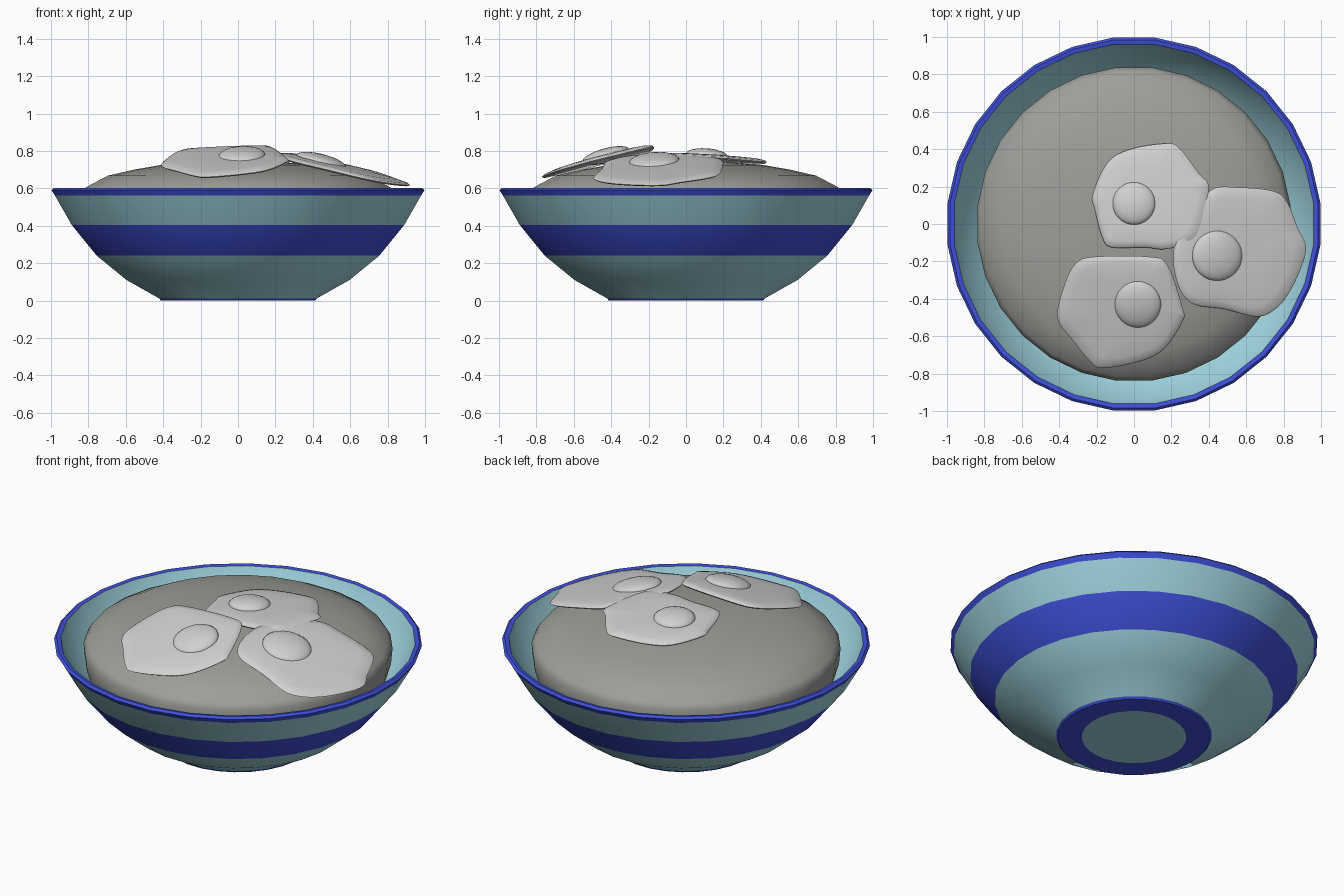
import bpy, bmesh, math
from mathutils import Vector

if "Cube" in bpy.data.objects:
    bpy.data.objects.remove(bpy.data.objects["Cube"])


def material(name, rgb):
    m = bpy.data.materials.new(name)
    m.diffuse_color = (*rgb, 1)
    m.use_nodes = True
    m.node_tree.nodes["Principled BSDF"].inputs["Base Color"].default_value = m.diffuse_color
    return m


CYAN = material("pale cyan glaze", (0.36, 0.68, 0.76))
BLUE = material("deep blue glaze", (0.05, 0.08, 0.70))
RICE = material("grey rice", (0.34, 0.34, 0.32))
EGG = material("egg white", (0.64, 0.64, 0.64))


def finish(name, bm, mats, angle=35):
    bmesh.ops.recalc_face_normals(bm, faces=bm.faces)
    mesh = bpy.data.meshes.new(name)
    bm.to_mesh(mesh)
    bm.free()
    ob = bpy.data.objects.new(name, mesh)
    bpy.context.collection.objects.link(ob)
    for m in mats:
        mesh.materials.append(m)
    bpy.context.view_layer.objects.active = ob
    ob.select_set(True)
    bpy.ops.object.shade_smooth_by_angle(angle=math.radians(angle))
    ob.select_set(False)
    return ob


def skin(rings, slots):
    """Join rings of points; a one-point ring makes a fan."""
    bm = bmesh.new()
    vr = [[bm.verts.new(p) for p in r] for r in rings]
    for a, b, s in zip(vr, vr[1:], slots):
        n = max(len(a), len(b))
        for i in range(n):
            j = (i + 1) % n
            if len(a) == 1:
                f = bm.faces.new((a[0], b[i], b[j]))
            elif len(b) == 1:
                f = bm.faces.new((a[i], a[j], b[0]))
            else:
                f = bm.faces.new((a[i], a[j], b[j], b[i]))
            f.material_index = s
    return bm


def circle(r, z, n, c=(0, 0)):
    if r == 0:
        return [(c[0], c[1], z)]
    return [(c[0] + r * math.cos(math.tau * (i + .5) / n),
             c[1] + r * math.sin(math.tau * (i + .5) / n), z) for i in range(n)]


# Bowl: radius, height, colour slot of the band that starts here
bowl = [(0, 0, 0), (.285, 0, 1), (.415, 0, 1), (.425, .012, 0), (.60, .11, 0),
        (.76, .24, 1), (.895, .405, 0), (.985, .562, 1), (1.003, .59, 1),
        (.99, .602, 1), (.967, .598, 0), (.93, .51, 0), (.85, .40, 0),
        (.72, .26, 0), (.55, .13, 0), (.38, .05, 0), (0, .05, 0)]
finish("bowl", skin([circle(r, z, 28) for r, z, _ in bowl],
                    [s for _, _, s in bowl]), [CYAN, BLUE])

# Rice mound
rice = [(.80, .36), (.835, .48), (.843, .57), (.82, .605), (.70, .668),
        (.56, .70), (.42, .724), (.22, .742), (0, .748)]
finish("rice", skin([circle(r, z, 28) for r, z in rice], [0] * 8), [RICE], 60)


def smooth_outline(pts, steps=4):
    """Closed Catmull-Rom curve through the points."""
    v = [Vector(p) for p in pts]
    out = []
    for i in range(len(v)):
        a, b, c, d = (v[(i + k) % len(v)] for k in (-1, 0, 1, 2))
        for s in range(steps):
            t = s / steps
            out.append(.5 * (2 * b + (c - a) * t + (2 * a - 5 * b + 4 * c - d) * t * t
                             + (3 * b - a - 3 * c + d) * t ** 3))
    return out


def fried_egg(name, outline, yolk, r, z0, sx, sy):
    c = Vector(yolk)

    def lift(p, h):
        return (p[0], p[1], z0 + sx * (p[0] - c.x) + sy * (p[1] - c.y) + h)

    # White: flat underside, thin edge, low mound towards the yolk
    edge = smooth_outline(outline)
    layers = [(.97, -.008), (1, 0), (.97, .009), (.85, .017), (.6, .022), (.3, .025)]
    rings = [[lift(c, -.008)]]
    rings += [[lift(c + (p - c) * s, h) for p in edge] for s, h in layers]
    rings.append([lift(c, .025)])
    finish(name + "_white", skin(rings, [0] * 7), [EGG], 50)

    # Yolk: flattened ball tilted with the white
    rings = []
    for k in range(13):
        a = math.pi * (k / 12 - .5)
        rr = 0 if k in (0, 12) else r * math.cos(a)
        rings.append([lift(p, .02 + .04 * math.sin(a)) for p in circle(rr, 0, 28, yolk)])
    finish(name + "_yolk", skin(rings, [0] * 12), [EGG], 60)


fried_egg("front_egg", [(-.31, -.21), (-.21, -.175), (.08, -.175), (.18, -.22),
                        (.26, -.45), (.26, -.52), (.16, -.67), (.03, -.735),
                        (-.16, -.77), (-.23, -.74), (-.33, -.62), (-.41, -.50),
                        (-.37, -.32)][::-1], (.02, -.43), .125, .755, .04, .255)
fried_egg("middle_egg", [(-.14, .33), (-.02, .40), (.16, .43), (.24, .41),
                         (.35, .265), (.40, .195), (.35, -.03), (.285, -.105),
                         (.16, -.135), (.055, -.125), (-.12, -.125), (-.17, -.07),
                         (-.21, .08), (-.22, .16)][::-1], (0, .11), .115, .754, .03, -.06)
fried_egg("right_egg", [(.40, .175), (.565, .195), (.75, .175), (.82, .115),
                        (.875, -.02), (.92, -.125), (.885, -.255), (.815, -.39),
                        (.735, -.47), (.645, -.495), (.485, -.455), (.32, -.43),
                        (.245, -.35), (.21, -.2), (.24, -.055)][::-1],
          (.445, -.17), .135, .724, -.23, .06)
